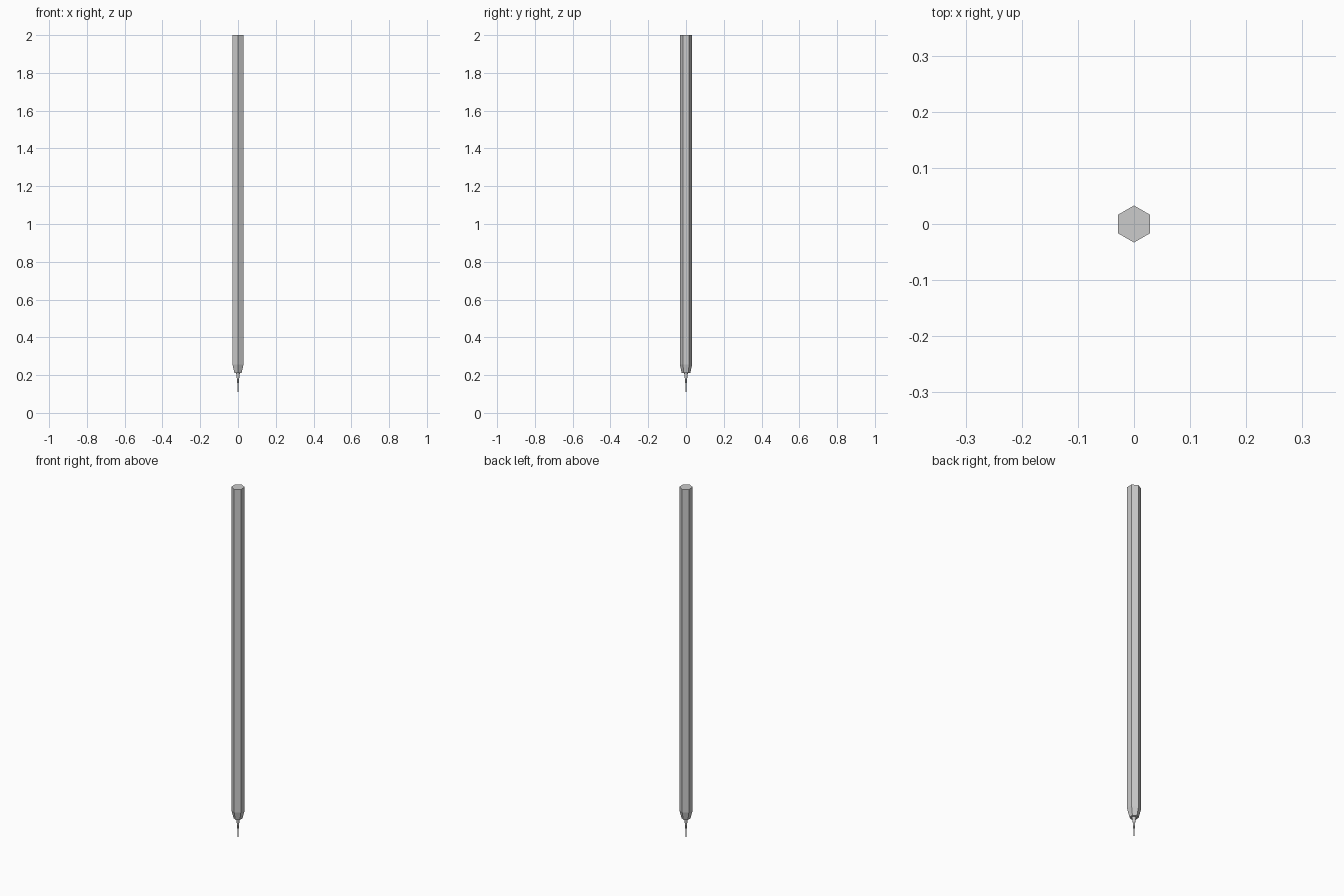
import bpy, bmesh, math

if "Cube" in bpy.data.objects:
    bpy.data.objects.remove(bpy.data.objects["Cube"])


def lathe(name, sections, sides, smooth=False):
    """Stack (z, radius) rings into a closed solid; a ring corner lies on the y axis."""
    bm = bmesh.new()
    rings = []
    for z, r in sections:
        ring = []
        for i in range(sides):
            a = math.pi / 2 + 2 * math.pi * i / sides
            ring.append(bm.verts.new((r * math.cos(a), r * math.sin(a), z)))
        rings.append(ring)
    for low, high in zip(rings, rings[1:]):
        for i in range(sides):
            j = (i + 1) % sides
            bm.faces.new((low[i], low[j], high[j], high[i]))
    bm.faces.new(rings[0])
    bm.faces.new(rings[-1])
    bmesh.ops.recalc_face_normals(bm, faces=bm.faces)
    mesh = bpy.data.meshes.new(name)
    bm.to_mesh(mesh)
    bm.free()
    obj = bpy.data.objects.new(name, mesh)
    bpy.context.collection.objects.link(obj)
    if smooth:
        bpy.ops.object.select_all(action='DESELECT')
        obj.select_set(True)
        bpy.context.view_layer.objects.active = obj
        bpy.ops.object.shade_smooth_by_angle(angle=math.radians(40))
    return obj


# Six-sided barrel with tapered lower end
lathe("barrel", [(0.21, 0.022), (0.255, 0.033), (2.0, 0.033)], 6)

# Stepped tip: collar and narrow sleeve
lathe("tip_collar", [(0.185, 0.007), (0.212, 0.010)], 16, True)
lathe("tip_sleeve", [(0.11, 0.0025), (0.15, 0.0035), (0.19, 0.006)], 16, True)

# Hair-thin point reaching the ground
lathe("fine_point", [(0.0, 0.0004), (0.112, 0.0012)], 8, True)
